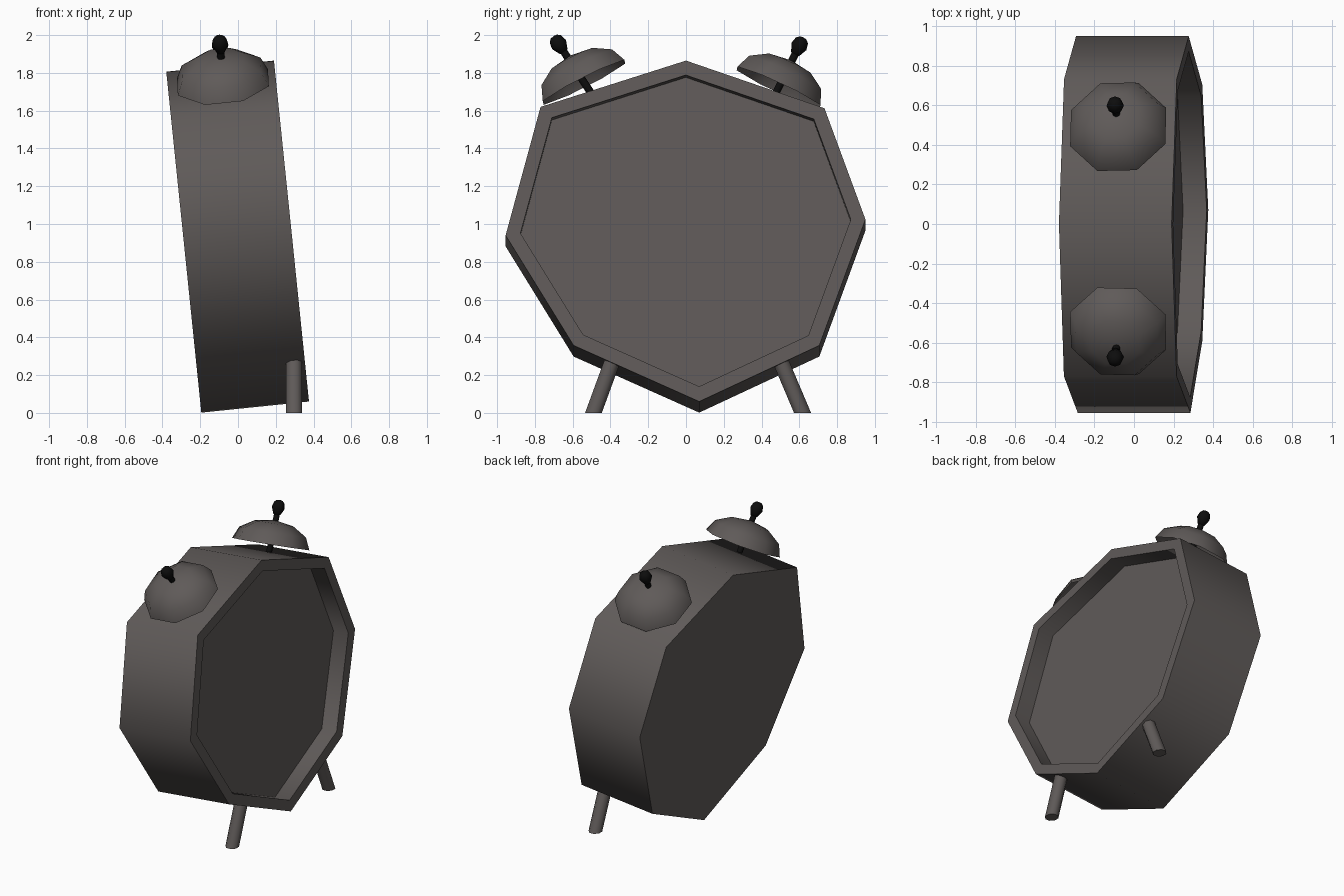
import bpy, bmesh, math
from mathutils import Vector, Matrix

if "Cube" in bpy.data.objects:
    bpy.data.objects.remove(bpy.data.objects["Cube"])

TILT = math.radians(5.87)                       # whole clock leans back
AXIS = Vector((math.cos(TILT), 0, math.sin(TILT)))


def material(name, rgb):
    mat = bpy.data.materials.new(name)
    mat.use_nodes = True
    colour = (*rgb, 1)
    mat.diffuse_color = colour
    mat.node_tree.nodes["Principled BSDF"].inputs["Base Color"].default_value = colour
    return mat


grey = material("warm grey metal", (0.115, 0.103, 0.099))
black = material("black metal", (0.004, 0.004, 0.004))


def finish(bm, name, mat, fix_normals=True):
    if fix_normals:
        bmesh.ops.recalc_face_normals(bm, faces=bm.faces)
    mesh = bpy.data.meshes.new(name)
    bm.to_mesh(mesh)
    bm.free()
    mesh.materials.append(mat)
    obj = bpy.data.objects.new(name, mesh)
    bpy.context.collection.objects.link(obj)
    bpy.ops.object.select_all(action="DESELECT")
    obj.select_set(True)
    bpy.context.view_layer.objects.active = obj
    bpy.ops.object.shade_smooth_by_angle(angle=math.radians(62))
    return obj


def lathe(profile, base, direction, sides=8, turn=0.0):
    """Turn a (radius, height) profile around a direction from a base point."""
    bm = bmesh.new()
    place = Matrix.Translation(base) @ Vector((0, 0, 1)).rotation_difference(direction).to_matrix().to_4x4()
    rings = []
    for r, h in profile:
        angles = [turn + math.tau * i / sides for i in range(sides)]
        count = sides if r > 0 else 1
        rings.append([bm.verts.new(place @ Vector((r * math.cos(a), r * math.sin(a), h)))
                      for a in angles[:count]])
    for low, high in zip(rings, rings[1:]):
        for i in range(sides):
            j = (i + 1) % sides
            quad = [low[i % len(low)], low[j % len(low)], high[j % len(high)], high[i % len(high)]]
            bm.faces.new(list(dict.fromkeys(quad)))
    return bm


# Case: uneven octagon with a recessed dial
outline = [(0, 1.865), (-0.77, 1.62), (-0.955, 0.94), (-0.595, 0.357),
           (0.07, 0.06), (0.706, 0.357), (0.95, 1.024), (0.733, 1.613)]
bm = bmesh.new()
front = [bm.verts.new((0.283 - (z - 0.963) * math.tan(TILT), y, z)) for y, z in outline]
back = [bm.verts.new(v.co - AXIS * 0.573) for v in front]
dial = bm.faces.new(front)
bm.faces.new(back[::-1])
for i in range(len(front)):
    j = (i + 1) % len(front)
    bm.faces.new((front[i], back[i], back[j], front[j]))
bmesh.ops.recalc_face_normals(bm, faces=bm.faces)
bmesh.ops.inset_region(bm, faces=[dial], thickness=0.073, use_even_offset=True)
dial = bmesh.ops.extrude_discrete_faces(bm, faces=[dial])["faces"][0]
bmesh.ops.translate(bm, verts=dial.verts, vec=-AXIS * 0.12)
finish(bm, "clock_case", grey)

# Bells, each with a stem and a knob: rim centre, bell lean, knob centre
bells = {"left": ((-0.08, -0.54, 1.75), -27, (-0.095, -0.672, 1.95)),
         "right": ((-0.08, 0.49, 1.722), 25, (-0.095, 0.598, 1.94))}
for side, (centre, lean, knob) in bells.items():
    centre, knob = Vector(centre), Vector(knob)
    lean = math.radians(lean)
    up = Vector((-math.sin(TILT), math.sin(lean), math.cos(lean))).normalized()
    dome = [(0.262 * math.cos(a), 0.16 * math.sin(a)) for a in (0, math.pi / 6, math.pi / 3)]
    finish(lathe(dome + [(0, 0.16)], centre, up, turn=math.pi / 8),
           side + "_bell", grey, fix_normals=False)
    stem = knob - centre
    foot = centre - stem.normalized() * 0.065
    length = (knob - foot).length
    finish(lathe([(0, 0), (0.02, 0), (0.02, length), (0, length)], foot, stem),
           side + "_bell_stem", black)
    finish(lathe([(0, -0.05), (0.024, -0.045), (0.044, 0.0), (0.036, 0.035), (0.02, 0.05), (0, 0.054)],
                 knob, stem), side + "_bell_knob", black)

# Legs, trimmed flat on the ground: foot y, top y
for side, foot_y, top_y in (("left", -0.49, -0.382), ("right", 0.617, 0.492)):
    top = Vector((0.297, top_y, 0.295))
    down = Vector((0.297, foot_y, 0)) - top
    length = down.length + 0.05
    bm = lathe([(0, 0), (0.045, 0), (0.045, length), (0, length)], top, down, turn=math.pi / 8)
    cut = bmesh.ops.bisect_plane(bm, geom=bm.verts[:] + bm.edges[:] + bm.faces[:],
                                 plane_co=(0, 0, 0), plane_no=(0, 0, 1), clear_inner=True)
    bmesh.ops.holes_fill(bm, edges=[e for e in bm.edges if e.is_boundary], sides=0)
    finish(bm, side + "_leg", grey)
